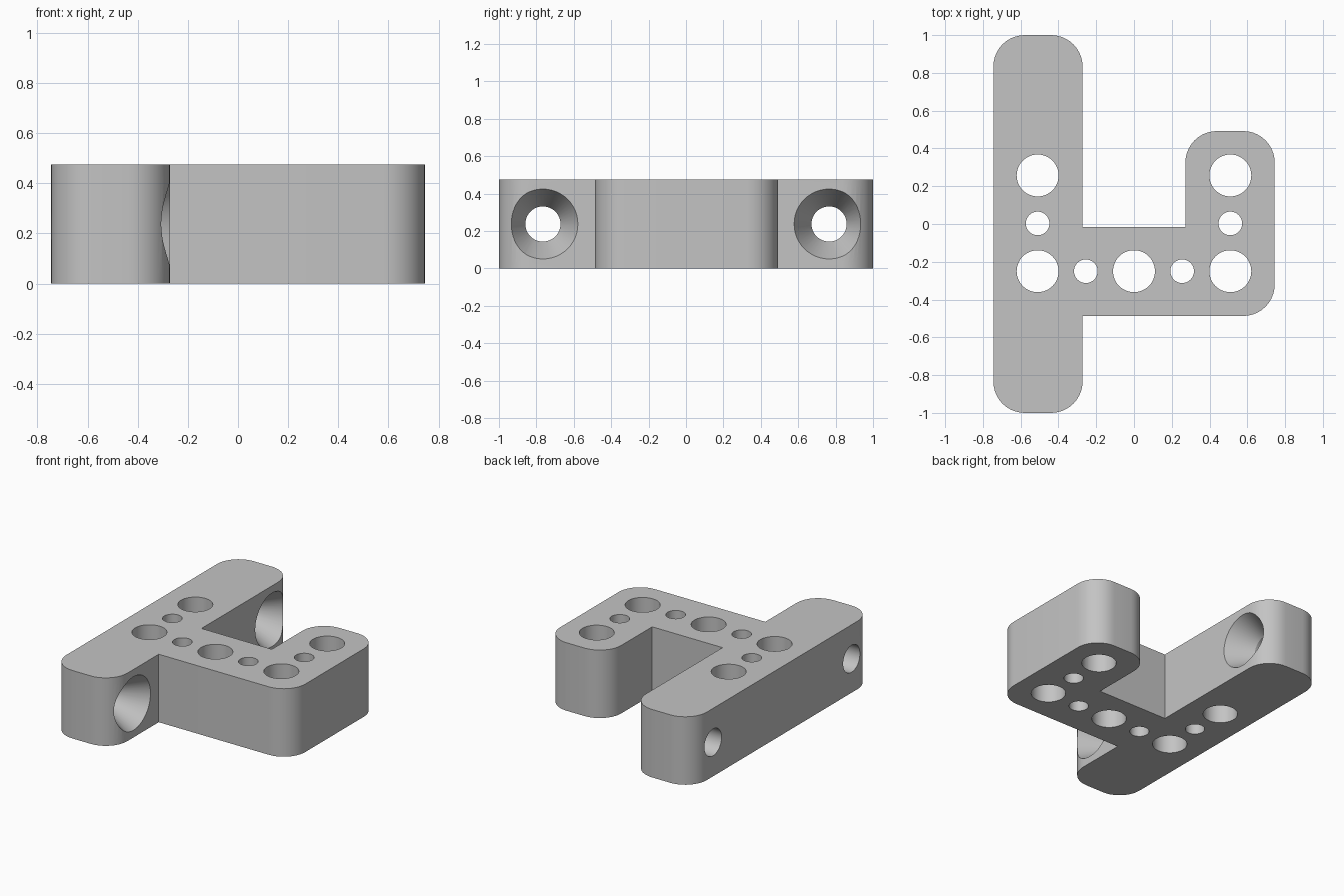
import bpy, bmesh, math
from mathutils import Vector

if "Cube" in bpy.data.objects:
    bpy.data.objects.remove(bpy.data.objects["Cube"])

HEIGHT = 0.475
MID = HEIGHT / 2
CORNER = 0.167

grey = bpy.data.materials.new("plain grey")
grey.diffuse_color = (0.55, 0.55, 0.55, 1)
grey.use_nodes = True
grey.node_tree.nodes["Principled BSDF"].inputs["Base Color"].default_value = grey.diffuse_color


def make_object(name, bm):
    bmesh.ops.recalc_face_normals(bm, faces=bm.faces)
    mesh = bpy.data.meshes.new(name)
    bm.to_mesh(mesh)
    bm.free()
    mesh.materials.append(grey)
    obj = bpy.data.objects.new(name, mesh)
    bpy.context.collection.objects.link(obj)
    return obj


def lathe(bm, origin, axis, profile, sides=48):
    """Closed turned solid; profile is (distance along axis, radius)."""
    rot = Vector((0, 0, 1)).rotation_difference(Vector(axis))
    rings = []
    for d, r in profile:
        ring = []
        for i in range(sides):
            a = math.tau * i / sides
            p = rot @ Vector((r * math.cos(a), r * math.sin(a), d))
            ring.append(bm.verts.new(p + Vector(origin)))
        rings.append(ring)
    for a, b in zip(rings, rings[1:]):
        for i in range(sides):
            j = (i + 1) % sides
            bm.faces.new((a[i], a[j], b[j], b[i]))
    bm.faces.new(rings[0][::-1])
    bm.faces.new(rings[-1])


# Bracket outline, counter-clockwise: x, y, rounded corner or not
outline = [
    (-0.745, -1.0, True), (-0.272, -1.0, True), (-0.272, -0.487, False),
    (0.745, -0.487, True), (0.745, 0.492, True), (0.272, 0.492, True),
    (0.272, -0.015, False), (-0.272, -0.015, False),
    (-0.272, 1.0, True), (-0.745, 1.0, True),
]
points = []
for i, (x, y, rounded) in enumerate(outline):
    p = Vector((x, y))
    if not rounded:
        points.append(p)
        continue
    to_prev = (Vector(outline[i - 1][:2]) - p).normalized()
    to_next = (Vector(outline[(i + 1) % len(outline)][:2]) - p).normalized()
    centre = p + CORNER * (to_prev + to_next)
    for k in range(11):
        a = math.pi / 2 * k / 10
        points.append(centre - CORNER * (to_next * math.cos(a) + to_prev * math.sin(a)))

# Bracket body
bm = bmesh.new()
base = bm.faces.new([bm.verts.new((p.x, p.y, 0)) for p in points])
top = bmesh.ops.extrude_face_region(bm, geom=[base])
verts = [v for v in top["geom"] if isinstance(v, bmesh.types.BMVert)]
bmesh.ops.translate(bm, verts=verts, vec=(0, 0, HEIGHT))
bracket = make_object("bracket", bm)

# Vertical holes: large and small, alternating along the U shape
bm = bmesh.new()
large = [(-0.51, 0.257), (-0.51, -0.25), (0, -0.25), (0.51, -0.25), (0.51, 0.257)]
small = [(-0.51, 0.003), (-0.255, -0.25), (0.255, -0.25), (0.51, 0.003)]
for spots, radius in ((large, 0.111), (small, 0.0625)):
    for x, y in spots:
        lathe(bm, (x, y, 0), (0, 0, 1), [(-0.1, radius), (HEIGHT + 0.1, radius)])

# Countersunk bolt holes through both ends of the long bar
mouth, depth, bore, rim = -0.272, 0.18, 0.094, 0.187
over = 0.03
wide = rim + over * (rim - bore) / depth
for y in (-0.765, 0.765):
    lathe(bm, (mouth, y, MID), (1, 0, 0),
          [(-0.6, bore), (-depth, bore), (over, wide)])
cutter = make_object("hole_cutter", bm)
cutter.hide_render = True

# Cut the holes, then shade with sharp edges kept
cut = bracket.modifiers.new("holes", "BOOLEAN")
cut.operation = "DIFFERENCE"
cut.solver = "EXACT"
cut.object = cutter
bpy.context.view_layer.objects.active = bracket
bpy.ops.object.select_all(action="DESELECT")
bracket.select_set(True)
bpy.ops.object.modifier_apply(modifier=cut.name)
bpy.data.objects.remove(cutter)
bpy.ops.object.shade_smooth_by_angle(angle=math.radians(25))
